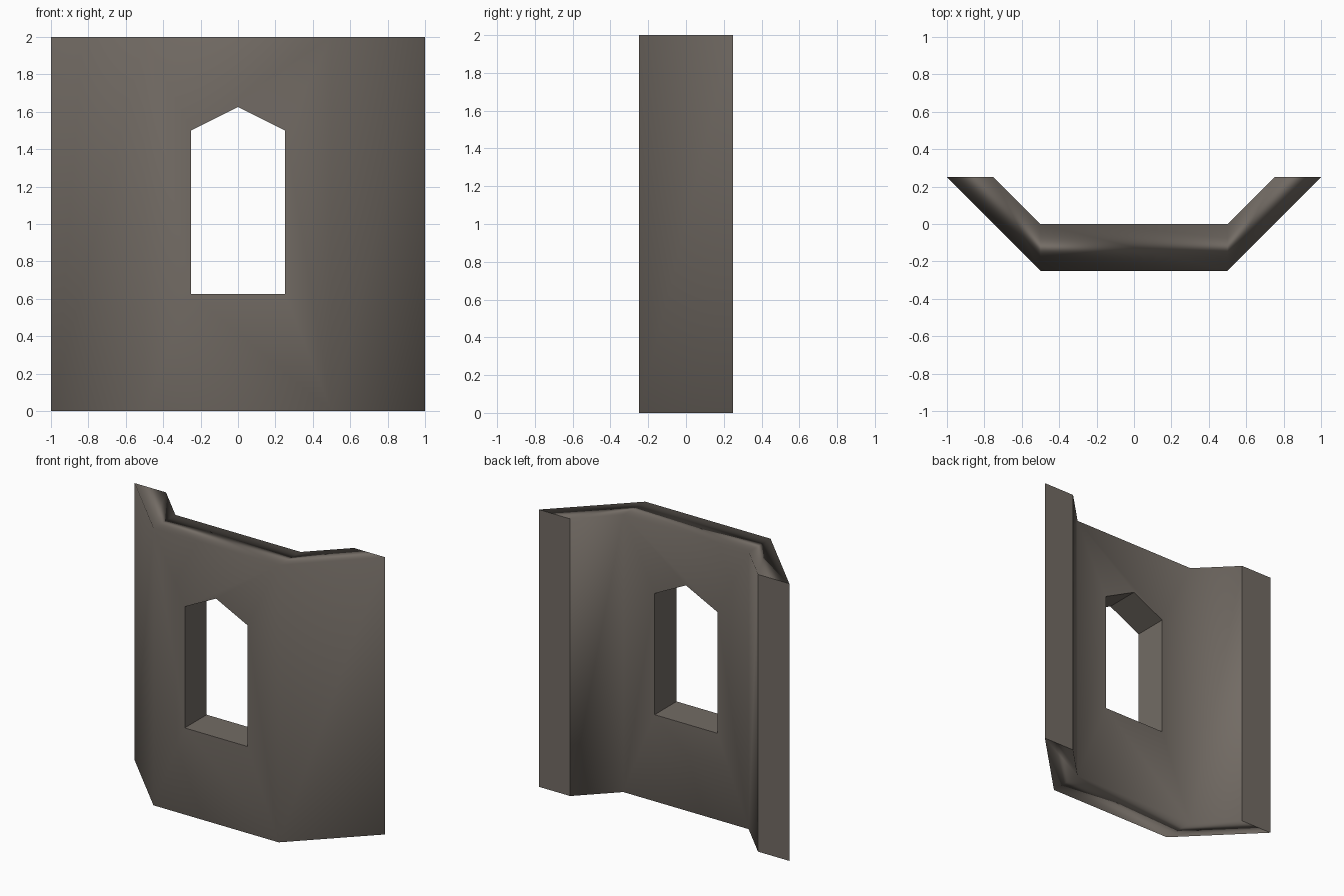
import bpy, bmesh
from mathutils import Vector

if "Cube" in bpy.data.objects:
    bpy.data.objects.remove(bpy.data.objects["Cube"])


def prism(name, profile, direction):
    """Extrude a closed 3D profile along a vector into a solid object."""
    bm = bmesh.new()
    face = bm.faces.new([bm.verts.new(p) for p in profile])
    out = bmesh.ops.extrude_face_region(bm, geom=[face], use_keep_orig=True)
    verts = [g for g in out["geom"] if isinstance(g, bmesh.types.BMVert)]
    bmesh.ops.translate(bm, verts=verts, vec=Vector(direction))
    bmesh.ops.recalc_face_normals(bm, faces=bm.faces)
    for f in bm.faces:
        f.smooth = True
    # the flat wing ends keep crisp edges
    for f in bm.faces:
        if all(abs(v.co.y - 0.25) < 1e-4 for v in f.verts):
            for e in f.edges:
                e.smooth = False
    mesh = bpy.data.meshes.new(name)
    bm.to_mesh(mesh)
    bm.free()
    obj = bpy.data.objects.new(name, mesh)
    bpy.context.collection.objects.link(obj)
    return obj


# stone colour
stone = bpy.data.materials.new("grey_brown_stone")
stone.diffuse_color = (0.17, 0.148, 0.128, 1)
stone.use_nodes = True
stone.node_tree.nodes["Principled BSDF"].inputs["Base Color"].default_value = stone.diffuse_color

# bay wall: half plan outline, mirrored
half = [(0.5, -0.25), (1.0, 0.25), (0.75, 0.25), (0.5, 0.0)]
plan = half + [(-x, y) for x, y in reversed(half)]
wall = prism("bay_wall", [(x, y, 0) for x, y in plan], (0, 0, 2))
wall.data.materials.append(stone)

# pointed window opening
window = [(-0.25, 0.625), (0.25, 0.625), (0.25, 1.5), (0, 1.625), (-0.25, 1.5)]
cutter = prism("window_cutter", [(x, -0.5, z) for x, z in window], (0, 1, 0))
cutter.data.materials.append(stone)
cutter.hide_render = True
cutter.hide_set(True)

cut = wall.modifiers.new("window_opening", 'BOOLEAN')
cut.operation = 'DIFFERENCE'
cut.solver = 'EXACT'
cut.object = cutter

# soft shading across the bends, favouring the large faces
soft = wall.modifiers.new("soft_shading", 'WEIGHTED_NORMAL')
soft.mode = 'FACE_AREA'
soft.keep_sharp = True
